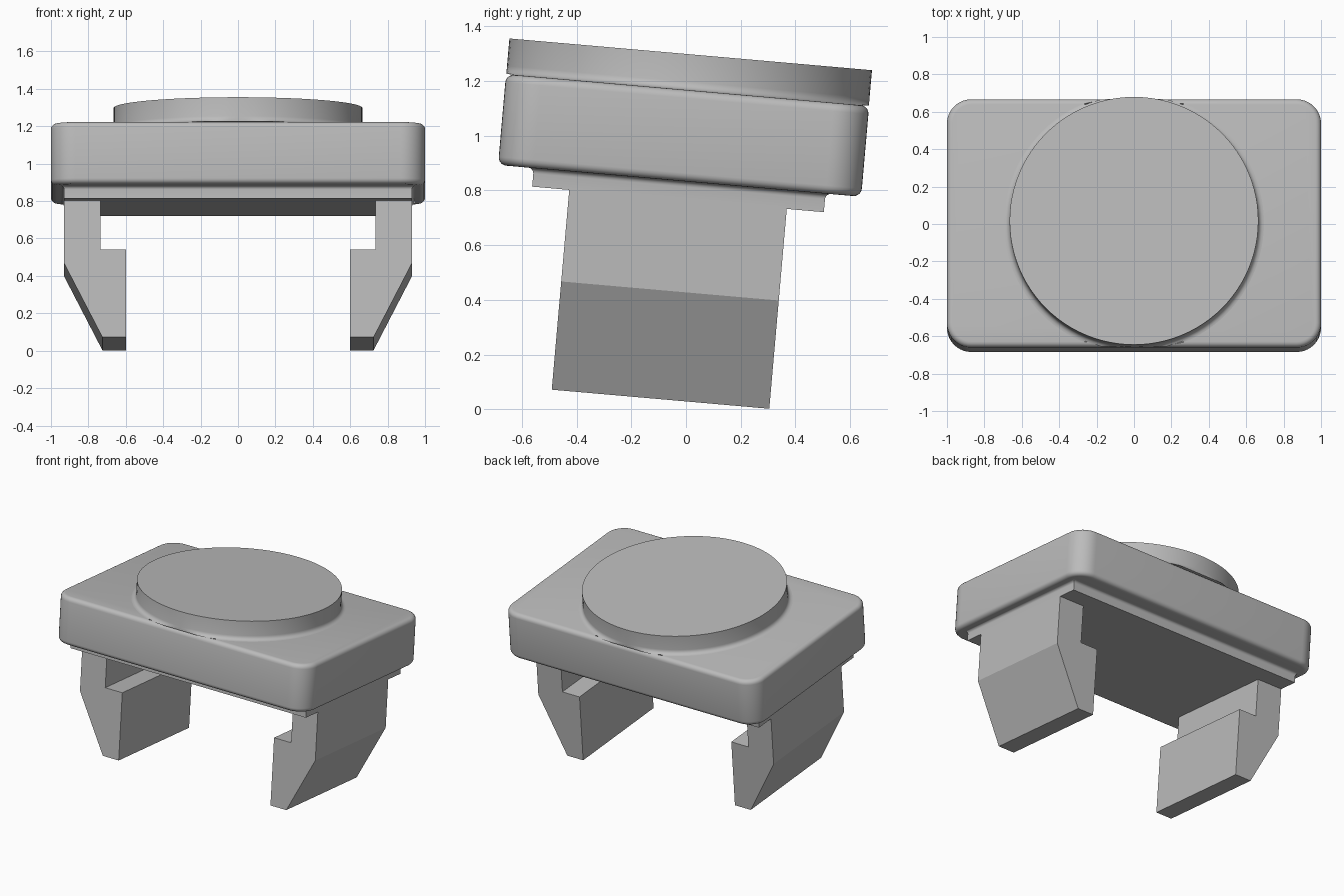
import bpy, bmesh, math

if "Cube" in bpy.data.objects:
    bpy.data.objects.remove(bpy.data.objects["Cube"])

TILT = math.radians(-5)
CY = -0.096          # local depth centre, before tilting

grey = bpy.data.materials.new("grey plastic")
grey.diffuse_color = (0.5, 0.5, 0.5, 1)
grey.use_nodes = True
grey.node_tree.nodes["Principled BSDF"].inputs["Base Color"].default_value = grey.diffuse_color


def finish(name, bm, smooth=True):
    bmesh.ops.recalc_face_normals(bm, faces=bm.faces)
    me = bpy.data.meshes.new(name)
    bm.to_mesh(me)
    bm.free()
    me.materials.append(grey)
    ob = bpy.data.objects.new(name, me)
    bpy.context.collection.objects.link(ob)
    ob.rotation_euler.x = TILT
    if smooth:
        bpy.ops.object.select_all(action='DESELECT')
        ob.select_set(True)
        bpy.context.view_layer.objects.active = ob
        bpy.ops.object.shade_smooth_by_angle(angle=math.radians(35))
    return ob


def loft(name, rings):
    """Skin a stack of closed rings and cap both ends."""
    bm = bmesh.new()
    rows = [[bm.verts.new((x, y + CY, z)) for x, y, z in ring] for ring in rings]
    n = len(rows[0])
    for a, b in zip(rows, rows[1:]):
        for i in range(n):
            j = (i + 1) % n
            bm.faces.new((a[i], a[j], b[j], b[i]))
    bm.faces.new(rows[0])
    bm.faces.new(rows[-1])
    return finish(name, bm)


def rounded_rect(hx, hy, r, z, seg=10):
    pts = []
    for k, (sx, sy) in enumerate([(1, 1), (-1, 1), (-1, -1), (1, -1)]):
        for i in range(seg + 1):
            t = math.pi / 2 * (k + i / seg)
            pts.append((sx * (hx - r) + r * math.cos(t),
                        sy * (hy - r) + r * math.sin(t), z))
    return pts


# Body: rounded slab with soft top and bottom rims
F, Z0, Z1 = 0.03, 0.83, 1.163
quarter = [math.pi / 2 * i / 5 for i in range(6)]
rim = [(F * (1 - math.sin(t)), Z0 + F * (1 - math.cos(t))) for t in quarter]
rim += [(d, Z0 + Z1 - z) for d, z in reversed(rim)]
loft("body", [rounded_rect(1 - d, 0.666 - d, 0.13 - d, z) for d, z in rim])

# Round cap with a fillet at its base that stays inside the body outline
R, N = 0.665, 96
profile = [(R + F * (1 - math.sin(t)), Z1 + F * (1 - math.cos(t))) for t in quarter]
profile += [(R, 1.294)]
cap = []
for k, (r, z) in enumerate(profile):
    lim = 0.64 if k == 0 else R
    cap.append([(r * math.cos(2 * math.pi * i / N),
                 max(-lim, min(lim, r * math.sin(2 * math.pi * i / N))), z)
                for i in range(N)])
loft("cap", cap)

# Base plate flaring into the underside of the body
G = 0.02
flare = [(0, 0.762)] + [(G * (1 - math.cos(t)), Z0 - G + G * math.sin(t)) for t in quarter]
flare.append((G, Z0 + 0.01))
loft("base_plate", [[(sx * (0.93 + d), sy * (0.535 + d), z)
                     for sx, sy in ((1, 1), (-1, 1), (-1, -1), (1, -1))]
                    for d, z in flare])

# Clip legs: notched and chamfered profile run along the depth
LEG = [(0.93, 0.763), (0.93, 0.426), (0.725, 0.029), (0.60, 0.029),
       (0.60, 0.499), (0.735, 0.499), (0.735, 0.763)]
for side, name in ((1, "right_leg"), (-1, "left_leg")):
    bm = bmesh.new()
    face = bm.faces.new([bm.verts.new((side * x, CY - 0.399, z)) for x, z in LEG])
    ext = bmesh.ops.extrude_face_region(bm, geom=[face], use_keep_orig=True)
    moved = [v for v in ext["geom"] if isinstance(v, bmesh.types.BMVert)]
    bmesh.ops.translate(bm, verts=moved, vec=(0, 0.798, 0))
    finish(name, bm, smooth=False)
